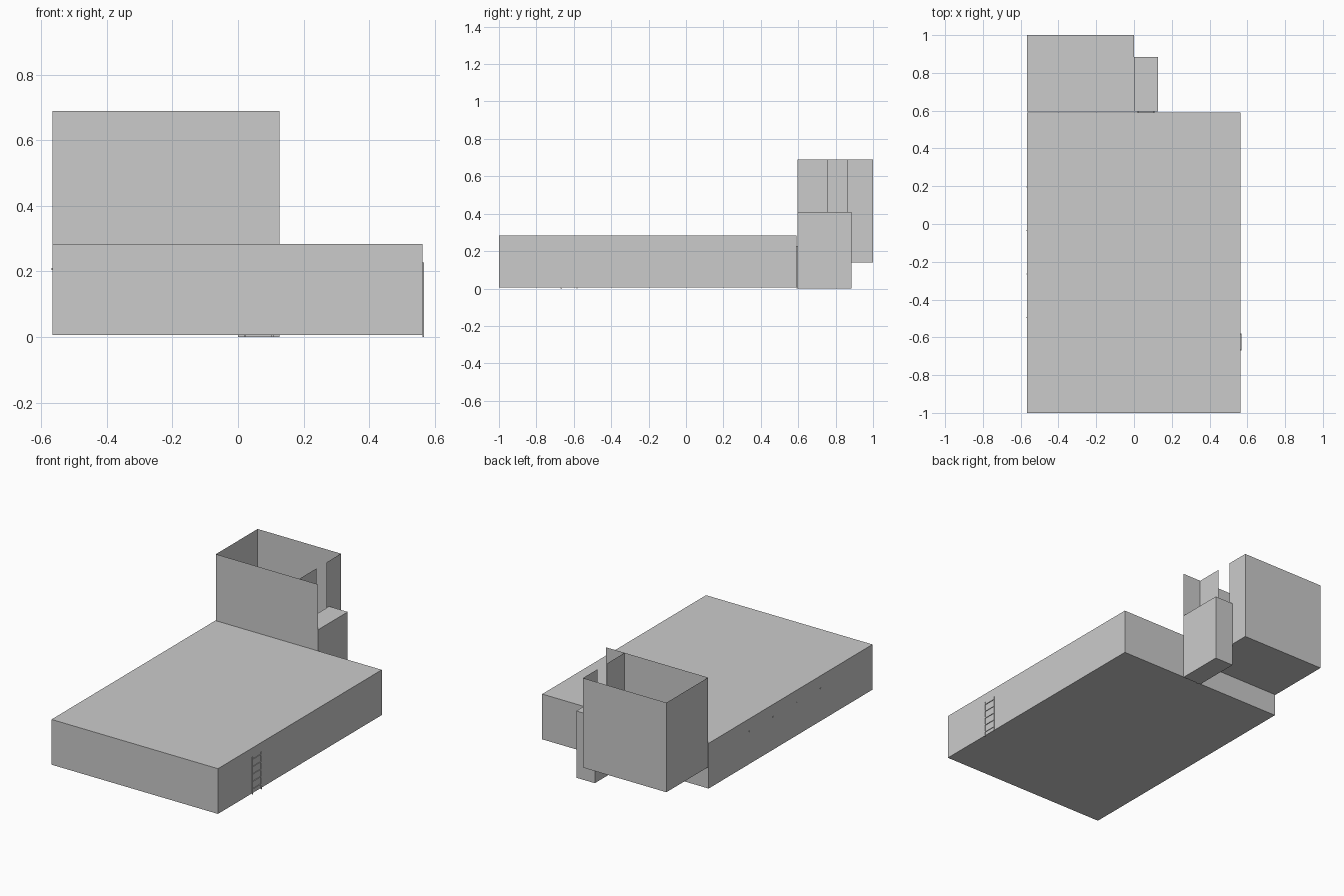
import bpy, bmesh

if "Cube" in bpy.data.objects:
    bpy.data.objects.remove(bpy.data.objects["Cube"])


def new_object(name, bm):
    mesh = bpy.data.meshes.new(name)
    bm.to_mesh(mesh)
    bm.free()
    obj = bpy.data.objects.new(name, mesh)
    bpy.context.collection.objects.link(obj)
    return obj


def add_box(bm, x0, x1, y0, y1, z0, z1):
    verts = bmesh.ops.create_cube(bm, size=1)["verts"]
    for v in verts:
        v.co.x = x1 if v.co.x > 0 else x0
        v.co.y = y1 if v.co.y > 0 else y0
        v.co.z = z1 if v.co.z > 0 else z0


def box(name, *bounds):
    bm = bmesh.new()
    add_box(bm, *bounds)
    return new_object(name, bm)


def wall(bm, a, b, z0, z1):
    """Thin upright sheet between two plan points."""
    bm.faces.new([bm.verts.new((*p, z)) for p, z in
                  ((a, z0), (b, z0), (b, z1), (a, z1))])


def ladder(name, along_x, start, end, d0, d1, height, rungs=5):
    rail = 0.006
    bm = bmesh.new()

    def bar(s0, s1, z0, z1):
        if along_x:
            add_box(bm, s0, s1, d0, d1, z0, z1)
        else:
            add_box(bm, d0, d1, s0, s1, z0, z1)

    bar(start, start + rail, 0, height)
    bar(end - rail, end, 0, height)
    for i in range(rungs):
        z = height * (i + 0.6) / rungs
        bar(start + rail, end - rail, z, z + rail)
    return new_object(name, bm)


LEFT, RIGHT, BACK, JOIN = -0.567, 0.564, 1.0, 0.595
FLOOR, LANDING, TOP = 0.14, 0.41, 0.69

# Main hall and the narrow block behind it
box("main_hall", LEFT, RIGHT, -1, 0.59, 0.006, 0.284)
box("entrance_block", 0, 0.126, JOIN, 0.885, 0, LANDING)

# Open-topped tower: sheet walls with a doorway gap onto the landing
bm = bmesh.new()
wall(bm, (LEFT, JOIN), (0, JOIN), FLOOR, TOP)
wall(bm, (0, JOIN), (0.126, JOIN), LANDING, TOP)
wall(bm, (LEFT, BACK), (LEFT, JOIN), FLOOR, TOP)
wall(bm, (0, BACK), (LEFT, BACK), FLOOR, TOP)
wall(bm, (0, JOIN), (0, 0.76), FLOOR, TOP)
wall(bm, (0, 0.76), (0, 0.86), FLOOR, LANDING)
wall(bm, (0, 0.86), (0, BACK), FLOOR, TOP)
bm.faces.new([bm.verts.new((x, y, FLOOR)) for x, y in
              ((LEFT, JOIN), (LEFT, BACK), (0, BACK), (0, JOIN))])
bmesh.ops.remove_doubles(bm, verts=bm.verts, dist=1e-5)
new_object("tower_shell", bm)

# Ladder-like panelled frames on the right side and at the rear entrance
ladder("side_frame", False, -0.67, -0.58, RIGHT, 0.568, 0.228)
ladder("rear_frame", True, 0.018, 0.108, 0.59, JOIN, 0.228)

# Small fixings along the left wall
bm = bmesh.new()
for y in (0.195, -0.035, -0.265, -0.495):
    add_box(bm, LEFT - 0.002, LEFT, y - 0.003, y + 0.003, 0.205, 0.211)
new_object("wall_fixings", bm)
